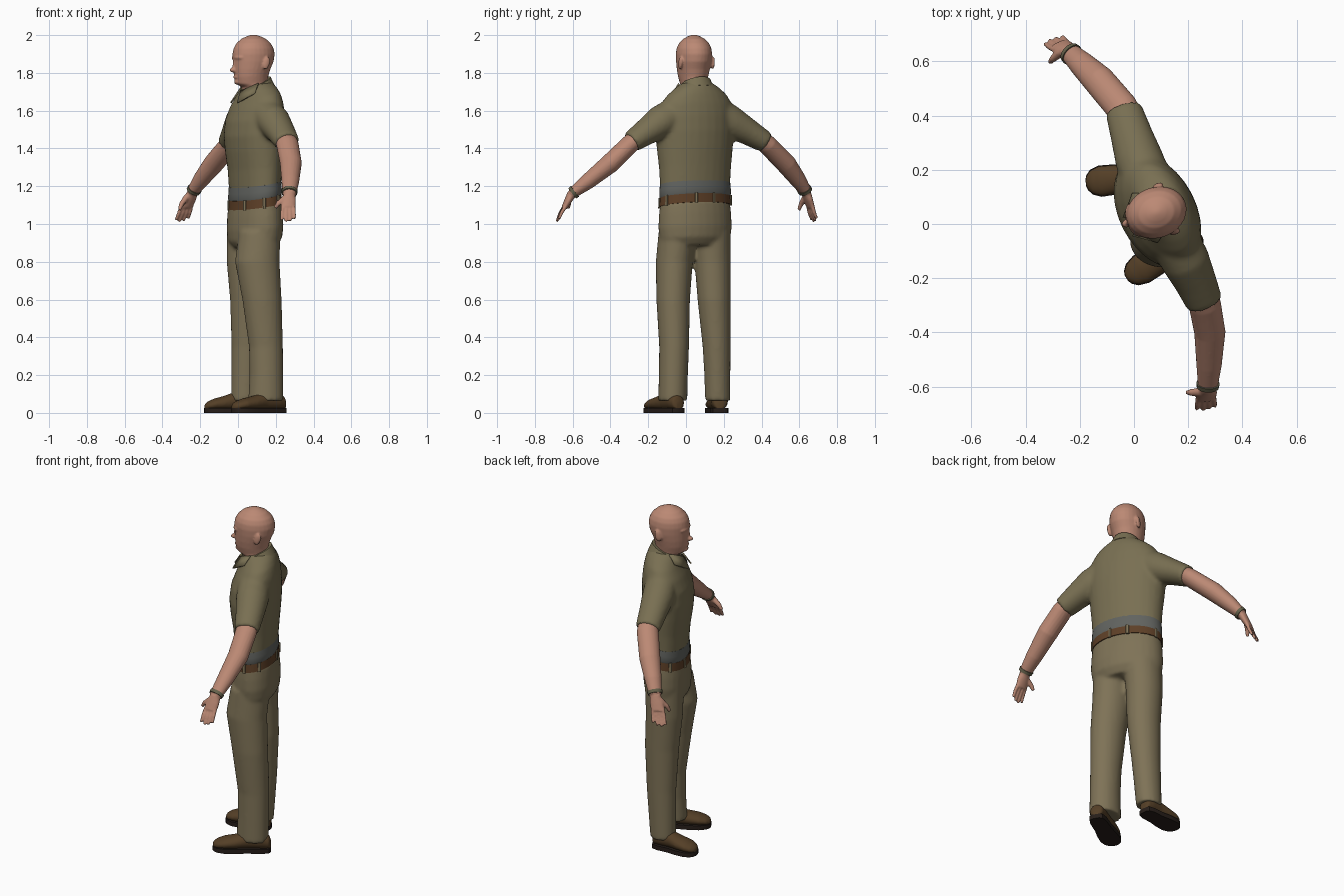
import bpy, bmesh, math
from mathutils import Vector as V

if "Cube" in bpy.data.objects:
    bpy.data.objects.remove(bpy.data.objects["Cube"])


def material(name, r, g, b):
    m = bpy.data.materials.new(name)
    m.use_nodes = True
    m.diffuse_color = (r, g, b, 1)
    n = m.node_tree.nodes["Principled BSDF"]
    n.inputs["Base Color"].default_value = (r, g, b, 1)
    n.inputs["Roughness"].default_value = 0.8
    return m


SKIN = material("skin", 0.50, 0.25, 0.175)
SHIRT = material("olive shirt", 0.19, 0.16, 0.085)
TROUSERS = material("khaki trousers", 0.21, 0.17, 0.095)
GREY = material("grey hem", 0.12, 0.125, 0.115)
BELT = material("brown belt", 0.11, 0.05, 0.02)
SHOE = material("shoe leather", 0.09, 0.05, 0.02)
SOLE = material("dark sole", 0.02, 0.013, 0.01)
BAND = material("wrist band", 0.13, 0.12, 0.07)

UP = V((0, 0, 1))


class Frame:
    """Upright body frame: u to the left, f forward, z up."""
    def __init__(self, x, y, degrees):
        a = math.radians(degrees)
        self.base = V((x, y, 0))
        self.left = V((math.cos(a), math.sin(a), 0))
        self.fwd = V((math.sin(a), -math.cos(a), 0))

    def at(self, u, f, z):
        return self.base + self.left * u + self.fwd * f + UP * z

    def rings(self, rows, tilt=0):
        return [(self.at(0, f, z), self.left * w, (self.fwd - UP * tilt) * d)
                for z, f, w, d in rows]


def loft(bm, rings, n=28):
    """Closed skin over elliptical rings (centre, half axis, half axis)."""
    loops = [[bm.verts.new(c + p * math.cos(k * math.tau / n) + q * math.sin(k * math.tau / n))
              for k in range(n)] for c, p, q in rings]
    for a, b in zip(loops, loops[1:]):
        for k in range(n):
            bm.faces.new((a[k], a[k - 1], b[k - 1], b[k]))
    bm.faces.new(loops[0])
    bm.faces.new(loops[-1])


def tube(bm, points, radii, n=20):
    """Loft along a path; radii are (sideways, thickness) pairs."""
    pts = [V(p) for p in points]
    rings = []
    for i, p in enumerate(pts):
        t = (pts[min(i + 1, len(pts) - 1)] - pts[max(i - 1, 0)]).normalized()
        side = t.cross(UP).normalized()
        rings.append((p, side * radii[i][0], side.cross(t) * radii[i][1]))
    loft(bm, rings, n)


def blob(bm, centre, a, b, c):
    """Ellipsoid with three half-axis vectors."""
    made = bmesh.ops.create_uvsphere(bm, u_segments=16, v_segments=10, radius=1)
    for v in made["verts"]:
        v.co = centre + a * v.co.x + b * v.co.y + c * v.co.z


def finish(name, bm, mat, voxel=0, smooth=4):
    """Make the object; a voxel size fuses overlapping pieces into one skin."""
    bmesh.ops.recalc_face_normals(bm, faces=bm.faces)
    me = bpy.data.meshes.new(name)
    bm.to_mesh(me)
    bm.free()
    me.materials.append(mat)
    ob = bpy.data.objects.new(name, me)
    bpy.context.collection.objects.link(ob)
    if voxel:
        r = ob.modifiers.new("fuse", "REMESH")
        r.mode, r.voxel_size, r.use_smooth_shade = "VOXEL", voxel, True
        s = ob.modifiers.new("soften", "SMOOTH")
        s.factor, s.iterations = 0.5, smooth
    else:
        bpy.ops.object.select_all(action="DESELECT")
        ob.select_set(True)
        bpy.context.view_layer.objects.active = ob
        bpy.ops.object.shade_smooth_by_angle(angle=math.radians(40))
    return ob


body = Frame(0.09, 0.048, -63)
face = Frame(0.09, 0.045, -70)

# Head with neck, nose, brows, lips and ears
bm = bmesh.new()
loft(bm, face.rings([
    (1.64, -.01, .07, .07), (1.725, -.002, .072, .073), (1.742, .018, .068, .086),
    (1.78, .022, .078, .092), (1.82, .018, .086, .1), (1.86, .01, .092, .11),
    (1.9, .008, .094, .114), (1.93, .008, .09, .108), (1.955, .008, .079, .094),
    (1.98, .008, .056, .067), (1.995, .008, .029, .034), (2.002, .008, .008, .01)]))
L, F = face.left, face.fwd
blob(bm, face.at(0, .122, 1.815), L * .016, F * .022, UP * .013)
blob(bm, face.at(0, .114, 1.84), L * .009, F * .014 - UP * .01, UP * .034)
blob(bm, face.at(0, .106, 1.777), L * .026, F * .014, UP * .009)
blob(bm, face.at(0, .1, 1.752), L * .026, F * .016, UP * .014)
for s in (1, -1):
    blob(bm, face.at(s * .036, .107, 1.881), L * .03 - F * s * .012, F * .012, UP * .009)
    blob(bm, face.at(s * .092, -.032, 1.852), L * .009, F * .019, UP * .034 - F * .006)
finish("head", bm, SKIN, 0.006, 3)

# Shirt torso fused with both sleeves
bm = bmesh.new()
loft(bm, body.rings([
    (1.17, 0, .198, .115), (1.3, 0, .205, .125), (1.4, .003, .215, .137),
    (1.48, .004, .222, .143), (1.56, 0, .222, .137), (1.63, -.01, .206, .12),
    (1.68, -.018, .172, .102), (1.715, -.018, .13, .09), (1.745, -.01, .085, .078)], .12))
cuffs = ((.09, .09), (.09, .088), (.078, .07), (.069, .057))
tube(bm, [(.15, -.06, 1.58), (.19, -.135, 1.54), (.228, -.215, 1.485), (.26, -.29, 1.433)], cuffs)
tube(bm, [(.045, .17, 1.58), (.02, .235, 1.54), (-.01, .33, 1.487), (-.038, .42, 1.433)], cuffs)
finish("shirt", bm, SHIRT, 0.011, 5)

# Collar band and pointed flaps
bm = bmesh.new()
loft(bm, body.rings([(1.695, -.012, .105, .092), (1.725, -.008, .088, .084),
                     (1.745, -.004, .08, .08)], .45))
finish("collar_band", bm, SHIRT)
for name, s in (("left_collar_flap", 1), ("right_collar_flap", -1)):
    bm = bmesh.new()
    pts = [(.084, .02, 1.742), (.008, .088, 1.7), (.036, .122, 1.638), (.1, .05, 1.69)]
    bm.faces.new([bm.verts.new(body.at(s * u, f, z)) for u, f, z in pts])
    finish(name, bm, SHIRT).modifiers.new("cloth", "SOLIDIFY").thickness = 0.008

# Hem and belt lean slightly down at the front
bm = bmesh.new()
loft(bm, body.rings([(1.138, 0, .198, .118), (1.15, 0, .203, .122),
                     (1.18, 0, .203, .121), (1.212, 0, .2, .118)], .18), 40)
finish("shirt_hem", bm, GREY)
bm = bmesh.new()
loft(bm, body.rings([(1.095, 0, .203, .124), (1.142, 0, .2, .121)], .18), 40)
finish("belt", bm, BELT)

# Belt loops
bm = bmesh.new()
for deg in (20, 62, 118, 160, 200, 255, 285, 340):
    a = math.radians(deg)
    f = .124 * math.sin(a)
    c = body.at(.203 * math.cos(a), f, 1.118 - .18 * f)
    out = (c - body.at(0, 0, c.z)).normalized()
    loft(bm, [(c - UP * .027, out * .006, out.cross(UP) * .009),
              (c + UP * .027, out * .005, out.cross(UP) * .009)], 8)
finish("belt_loops", bm, TROUSERS)

# Trousers: pelvis and two legs fused
bm = bmesh.new()
loft(bm, body.rings([
    (1.115, 0, .198, .12), (1.05, 0, .205, .128), (.98, 0, .208, .132),
    (.92, 0, .2, .126), (.88, 0, .17, .1)], .1))
left_leg = [(.96, .115, -.045, .11, .1), (.8, .102, -.062, .118, .098), (.6, .127, -.068, .104, .089),
            (.35, .148, -.063, .09, .079), (.2, .15, -.067, .089, .077), (.065, .147, -.07, .093, .077)]
right_leg = [(.96, .05, .135, .11, .1), (.8, .045, .141, .105, .096), (.6, .055, .149, .097, .088),
             (.35, .05, .162, .084, .074), (.2, .042, .166, .078, .069), (.065, .035, .168, .072, .067)]
for leg in (left_leg, right_leg):
    loft(bm, [(V((x, y, z)), V((hx, 0, 0)), V((0, hy, 0))) for z, x, y, hx, hy in leg])
finish("trousers", bm, TROUSERS, 0.011, 4)


# Shoes: profile rows are (fraction of length, half width, height)
PROFILE = [(0, .018, .05), (.03, .036, .08), (.15, .045, .1), (.4, .046, .1),
           (.6, .054, .08), (.8, .056, .066), (.92, .044, .052), (.98, .026, .04), (1, .01, .03)]


def shoe(side, heel, toe):
    heel, toe = V(heel), V(toe)
    across = (toe - heel).normalized().cross(UP)
    bm = bmesh.new()
    loft(bm, [(heel.lerp(toe, t) + UP * (.012 + h / 2), across * w, UP * (h / 2 - .002))
              for t, w, h in PROFILE])
    finish(side + "_shoe", bm, SHOE, 0.007, 2)
    bm = bmesh.new()
    sole = [bm.verts.new(heel.lerp(toe, t) + across * s * (w + .002))
            for s, rows in ((1, PROFILE), (-1, PROFILE[::-1])) for t, w, h in rows]
    made = bmesh.ops.extrude_face_region(bm, geom=[bm.faces.new(sole)])
    for v in made["geom"]:
        if isinstance(v, bmesh.types.BMVert):
            v.co.z += .026
    finish(side + "_sole", bm, SOLE)


shoe("left", (.245, -.035, 0), (-.028, -.2, 0))
shoe("right", (.085, .182, 0), (-.178, .152, 0))


# Bare arms with hand, fingers, thumb and wrist band
def arm(side, path, knuckle, tip, spread, thumb):
    bm = bmesh.new()
    tube(bm, path, [(.055, .047), (.06, .05), (.058, .052), (.047, .042), (.036, .028)])
    wrist, knuckle, tip, thumb = V(path[-1]), V(knuckle), V(tip), V(thumb)
    spread = V(spread).normalized()
    flat = spread.cross(tip - wrist).normalized()
    loft(bm, [(wrist, spread * .03, flat * .024),
              (wrist.lerp(knuckle, .5), spread * .039, flat * .02),
              (knuckle, spread * .039, flat * .015)], 16)
    for k, reach in ((-1.5, .82), (-.5, .98), (.5, 1.04), (1.5, .92)):
        a = knuckle + spread * k * .019 - (tip - knuckle) * .15
        b = knuckle + spread * k * .023 + (tip - knuckle) * reach
        tube(bm, [a, a.lerp(b, .5) + flat * .003, b], [(.0105, .0105), (.01, .01), (.0075, .0075)], 10)
    root = wrist.lerp(knuckle, .3) + spread * .02
    tube(bm, [root, root.lerp(thumb, .55) + spread * .008, thumb],
         [(.017, .017), (.0135, .0135), (.009, .009)], 10)
    finish(side + "_arm", bm, SKIN, 0.0055, 2)
    bm = bmesh.new()
    back = (V(path[-2]) - wrist).normalized()
    tube(bm, [wrist + back * .004, wrist + back * .022], [(.041, .034), (.043, .036)])
    finish(side + "_wrist_band", bm, BAND)


arm("left", [(.24, -.23, 1.48), (.262, -.30, 1.42), (.28, -.40, 1.322), (.277, -.52, 1.225), (.272, -.605, 1.16)],
    (.265, -.645, 1.085), (.266, -.682, 1.015), (-1, -.1, 0), (.197, -.622, 1.085))
arm("right", [(-.012, .36, 1.48), (-.045, .43, 1.42), (-.13, .53, 1.318), (-.195, .592, 1.235), (-.24, .635, 1.17)],
    (-.275, .66, 1.09), (-.3, .682, 1.015), (-.85, -.4, 0), (-.31, .597, 1.075))
